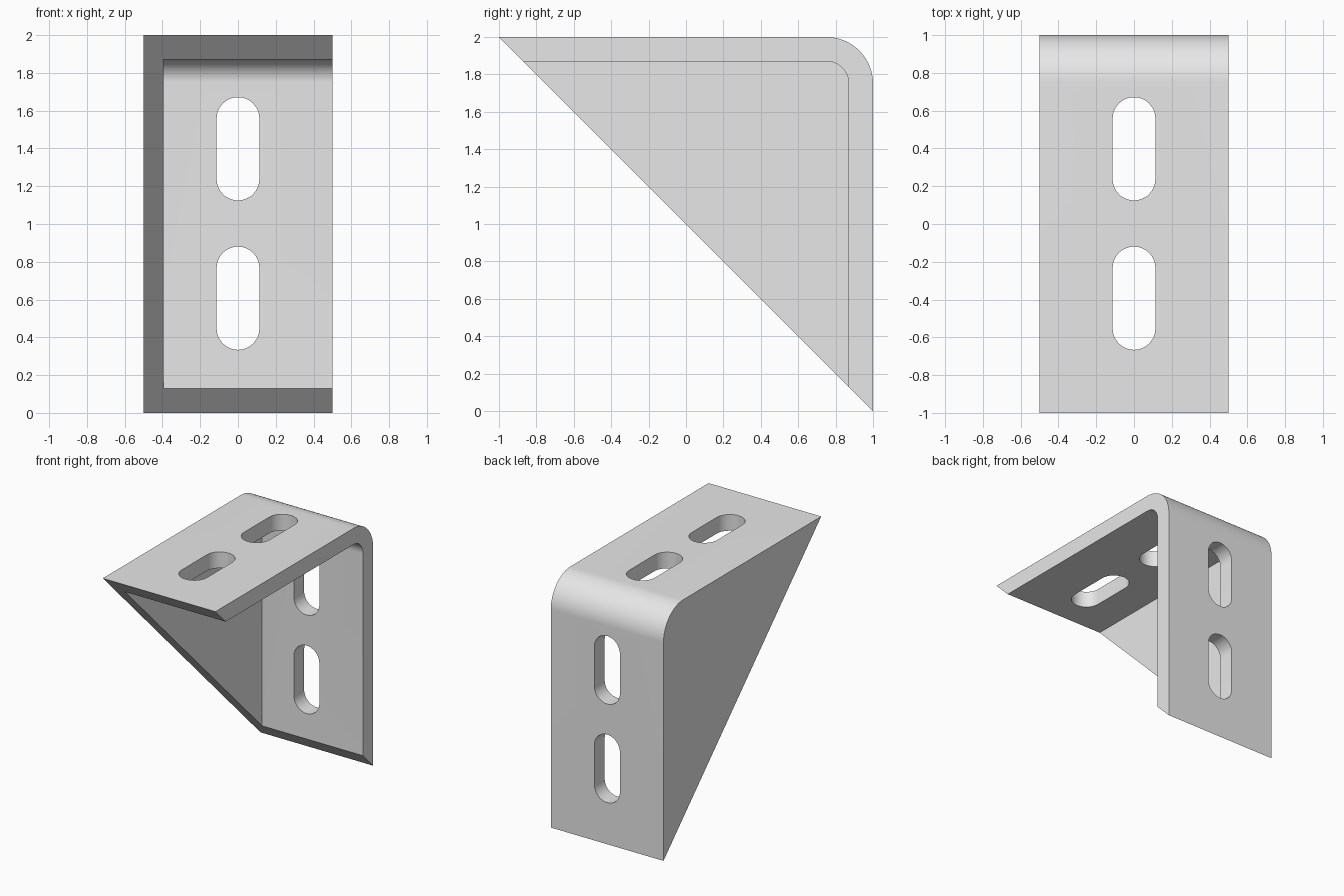
import bpy, bmesh, math
from mathutils import Vector

cube = bpy.data.objects.get("Cube")
if cube:
    bpy.data.objects.remove(cube, do_unlink=True)

HALF_W = 0.5        # half width of the bracket
PLATE = 0.13        # flange thickness
WEB = 0.105         # gusset thickness
BEND = 0.25         # outer bend radius
SLOT_R = 0.113      # slot end radius
SLOT_HALF = 0.16    # half length of the straight slot sides
SLOT_CENTRES = (-0.393, 0.398)

metal = bpy.data.materials.new("light grey metal")
metal.use_nodes = True
grey = (0.8, 0.8, 0.8, 1)
metal.diffuse_color = grey
metal.node_tree.nodes["Principled BSDF"].inputs["Base Color"].default_value = grey


def arc(cx, cy, r, start, end, n=24):
    """Points along an arc, angles in degrees."""
    angles = [math.radians(start + (end - start) * i / n) for i in range(n + 1)]
    return [(cx + r * math.cos(a), cy + r * math.sin(a)) for a in angles]


def prism(name, outline, place, sweep):
    """Extrude a flat outline along the sweep vector."""
    bm = bmesh.new()
    face = bm.faces.new([bm.verts.new(place(u, v)) for u, v in outline])
    side = bmesh.ops.extrude_face_region(bm, geom=[face])["geom"]
    verts = [g for g in side if isinstance(g, bmesh.types.BMVert)]
    bmesh.ops.translate(bm, verts=verts, vec=Vector(sweep))
    bmesh.ops.recalc_face_normals(bm, faces=bm.faces)
    mesh = bpy.data.meshes.new(name)
    bm.to_mesh(mesh)
    bm.free()
    mesh.materials.append(metal)
    obj = bpy.data.objects.new(name, mesh)
    bpy.context.collection.objects.link(obj)
    return obj


# Solid bracket: triangle in the y-z plane with a rounded bend
c = (1 - BEND, 2 - BEND)
outer = [(1, 0)] + arc(*c, BEND, 0, 90) + [(-1, 2)]
bracket = prism("corner_bracket", outer, lambda y, z: (-HALF_W, y, z), (2 * HALF_W, 0, 0))

# Pocket that leaves two flanges and one gusset
inner = [(1 - PLATE, -0.3)] + arc(*c, BEND - PLATE, 0, 90) + [(-1.3, 2 - PLATE)]
cutters = [prism("pocket_cutter", inner, lambda y, z: (WEB - HALF_W, y, z), (2, 0, 0))]

# Two slots through each flange
for s in SLOT_CENTRES:
    slot = (arc(0, s + SLOT_HALF, SLOT_R, 0, 180)
            + arc(0, s - SLOT_HALF, SLOT_R, 180, 360))
    cutters.append(prism("top_slot_cutter", slot, lambda x, y: (x, y, 1.8), (0, 0, 0.4)))
    cutters.append(prism("back_slot_cutter", slot, lambda x, z: (x, 0.8, z + 1), (0, 0.4, 0)))

bpy.context.view_layer.objects.active = bracket
for cutter in cutters:
    mod = bracket.modifiers.new(cutter.name, "BOOLEAN")
    mod.operation = "DIFFERENCE"
    mod.solver = "EXACT"
    mod.object = cutter
    bpy.ops.object.modifier_apply(modifier=mod.name)
for cutter in cutters:
    bpy.data.objects.remove(cutter, do_unlink=True)

# Smooth bends and slot ends, crisp edges elsewhere
bpy.ops.object.select_all(action="DESELECT")
bracket.select_set(True)
bpy.ops.object.shade_smooth_by_angle(angle=math.radians(30))
